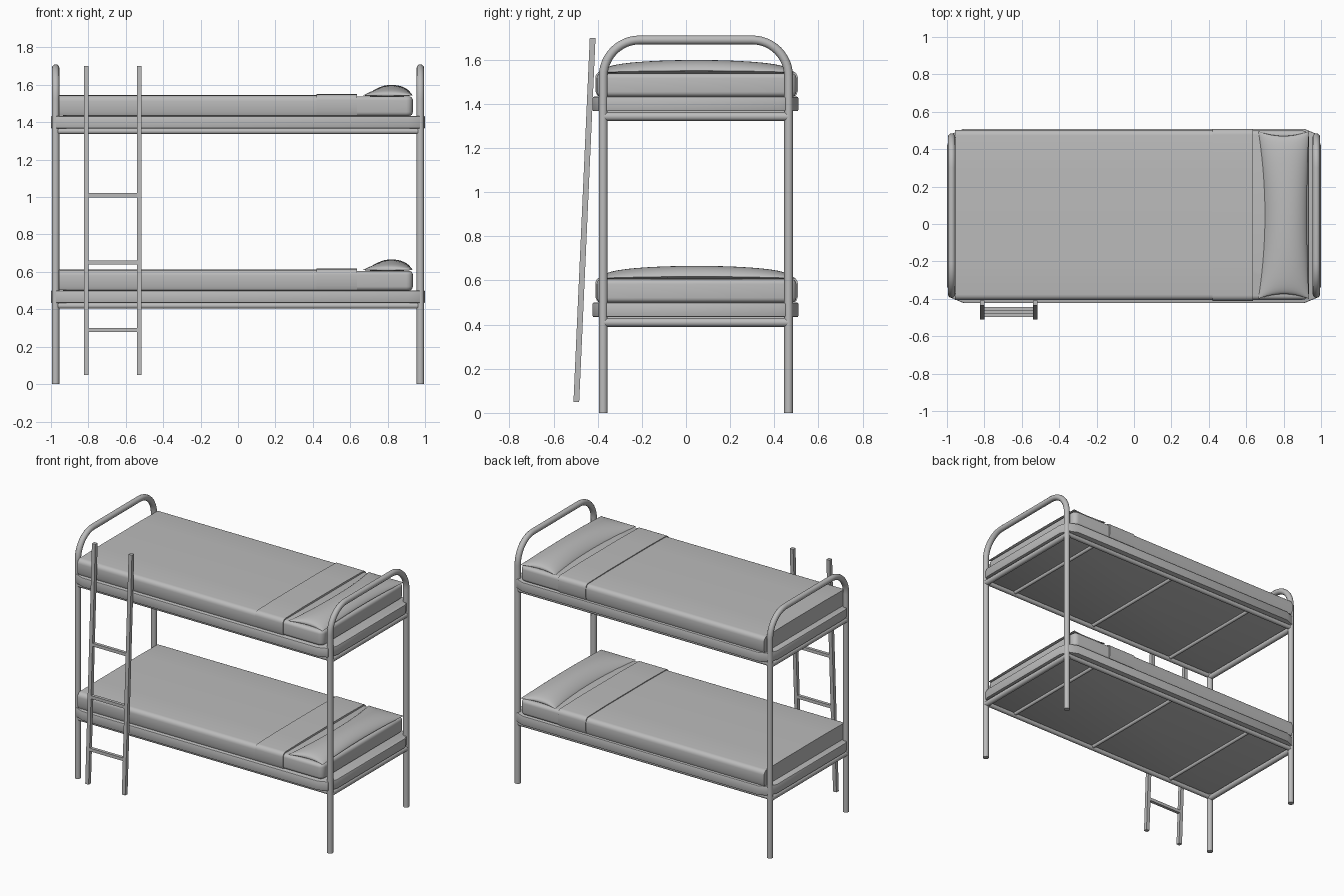
import bpy, bmesh, math
from mathutils import Vector

cube = bpy.data.objects.get("Cube")
if cube:
    bpy.data.objects.remove(cube, do_unlink=True)

grey = bpy.data.materials.new("plain grey")
grey.use_nodes = True
grey.diffuse_color = (0.5, 0.5, 0.5, 1)
grey.node_tree.nodes["Principled BSDF"].inputs["Base Color"].default_value = (0.5, 0.5, 0.5, 1)

FRONT, BACK, END = -0.375, 0.465, 0.975   # post positions
MID_Y = (FRONT + BACK) / 2
LEVELS = {"lower": 0.0, "upper": 0.933}


def finish(obj, angle=35):
    """Give the part its colour and smooth its shallow edges."""
    obj.data.materials.clear()
    obj.data.materials.append(grey)
    bpy.ops.object.select_all(action="DESELECT")
    obj.select_set(True)
    bpy.context.view_layer.objects.active = obj
    if angle:
        bpy.ops.object.shade_smooth_by_angle(angle=math.radians(angle))
    return obj


def mesh_object(name, bm, angle=35):
    bmesh.ops.recalc_face_normals(bm, faces=bm.faces)
    mesh = bpy.data.meshes.new(name)
    bm.to_mesh(mesh)
    bm.free()
    obj = bpy.data.objects.new(name, mesh)
    bpy.context.collection.objects.link(obj)
    return finish(obj, angle)


def tube(name, points, radius):
    """Round tube swept along a list of points."""
    curve = bpy.data.curves.new(name, "CURVE")
    curve.dimensions = "3D"
    curve.bevel_depth = radius
    curve.bevel_resolution = 4
    curve.use_fill_caps = True
    line = curve.splines.new("POLY")
    line.points.add(len(points) - 1)
    for p, co in zip(line.points, points):
        p.co = (*co, 1)
    obj = bpy.data.objects.new(name, curve)
    bpy.context.collection.objects.link(obj)
    bpy.ops.object.select_all(action="DESELECT")
    obj.select_set(True)
    bpy.context.view_layer.objects.active = obj
    bpy.ops.object.convert(target="MESH")
    return finish(bpy.context.object, 50)


def box(name, low, high, corner=0, corner_steps=1, edge=0, edge_steps=3):
    """Box between two corners, with shaped upright corners and softened rims."""
    low, high = Vector(low), Vector(high)
    bm = bmesh.new()
    bmesh.ops.create_cube(bm, size=1)
    for v in bm.verts:
        v.co = (low + high) / 2 + v.co * (high - low)
    if corner:
        upright = [e for e in bm.edges if abs(e.verts[0].co.z - e.verts[1].co.z) > 1e-4]
        bmesh.ops.bevel(bm, geom=upright, offset=corner, segments=corner_steps,
                        profile=0.5, affect="EDGES")
    if edge:
        rims = [e for e in bm.edges if abs(e.verts[0].co.z - e.verts[1].co.z) < 1e-4]
        bmesh.ops.bevel(bm, geom=rims, offset=edge, segments=edge_steps,
                        profile=0.5, affect="EDGES")
    return mesh_object(name, bm)


def cover(name, x0, x1, low_z, top_z, half_width, lift):
    """Cloth draped over the mattress: a rounded cross-section run along x."""
    r, outline = 0.03, [(-half_width + 0.008, low_z), (-half_width, low_z + 0.02)]
    for i in range(6):
        a = math.pi / 2 * i / 5
        outline.append((-half_width + r - r * math.cos(a), top_z - r + r * math.sin(a)))
    outline.append((-half_width / 2, top_z + lift))
    outline += [(-y, z) for y, z in reversed(outline)]
    bm = bmesh.new()
    rings = [[bm.verts.new((x, MID_Y + 0.003 + y, z)) for y, z in outline] for x in (x0, x1)]
    n = len(outline)
    for i in range(n):
        j = (i + 1) % n
        bm.faces.new((rings[0][i], rings[0][j], rings[1][j], rings[1][i]))
    for ring in rings:
        bm.faces.new(ring)
    return mesh_object(name, bm)


def pillow(name, z):
    """Plump pillow with pinched sides and drawn-out corners."""
    nu, nv = 20, 36
    bm = bmesh.new()
    for side in (1, -1):
        grid = []
        for i in range(nu + 1):
            u = -math.cos(math.pi * i / nu)
            row = []
            for j in range(nv + 1):
                v = -math.cos(math.pi * j / nv)
                puff = (1 - u * u) ** 0.75 * (1 - v * v) ** 0.35
                pinch_x = 0.035 * (1 - v * v) if u < 0 else 0.01 * (1 - v * v)
                x = 0.8 + u * (0.135 - pinch_x)
                y = MID_Y + 0.003 + v * (0.448 - 0.025 * (1 - u * u))
                high = 0.056 if side > 0 else -0.012
                row.append(bm.verts.new((x + 0.012 * puff, y, z + high * puff + 0.008 * (u > 0) * u * (1 - v * v))))
            grid.append(row)
        for i in range(nu):
            for j in range(nv):
                bm.faces.new((grid[i][j], grid[i + 1][j], grid[i + 1][j + 1], grid[i][j + 1]))
    bmesh.ops.remove_doubles(bm, verts=bm.verts, dist=1e-5)
    return mesh_object(name, bm, 60)


# Arched end frames, each one tube from foot to foot
BEND, TOP = 0.165, 1.69
for side, x in (("left", END), ("right", -END)):
    path = [(x, FRONT, 0)]
    for i in range(13):
        a = math.pi / 2 * i / 12
        path.append((x, FRONT + BEND * (1 - math.cos(a)), TOP - BEND * (1 - math.sin(a))))
    path += [(x, FRONT + BACK - y, z) for _, y, z in reversed(path)]
    tube(side + "_end_frame", path, 0.02)

# Two bunks
for level, dz in LEVELS.items():
    for side, y in (("front", FRONT), ("back", BACK)):
        tube(f"{level}_{side}_rail", [(-END, y, 0.419 + dz), (END, y, 0.419 + dz)], 0.016)
    for side, x in (("left", END), ("right", -END)):
        tube(f"{level}_{side}_end_bar", [(x, FRONT, 0.41 + dz), (x, BACK, 0.41 + dz)], 0.02)
    for i, x in enumerate((-0.62, 0.05, 0.73)):
        tube(f"{level}_cross_bar_{i + 1}", [(x, FRONT, 0.424 + dz), (x, BACK, 0.424 + dz)], 0.012)
    box(f"{level}_bed_base", (-1, -0.423, 0.434 + dz), (1, 0.509, 0.5 + dz), 0.09, 2, 0.006, 2)
    box(f"{level}_mattress", (-0.95, -0.405, 0.5 + dz), (0.935, 0.5, 0.606 + dz), 0.035, 4, 0.022, 4)
    cover(f"{level}_blanket", -0.956, 0.632, 0.502 + dz, 0.61 + dz, 0.455, 0.003)
    cover(f"{level}_blanket_fold", 0.42, 0.635, 0.506 + dz, 0.615 + dz, 0.459, 0.004)
    pillow(f"{level}_pillow", 0.61 + dz)

# Leaning ladder
FOOT, HEAD = Vector((0, -0.497, 0.05)), Vector((0, -0.423, 1.70))
for side, x in (("left", -0.528), ("right", -0.811)):
    rail = box(f"ladder_{side}_rail", (x - 0.013, -0.013, 0), (x + 0.013, 0.013, 1.65))
    for v in rail.data.vertices:
        v.co.y += FOOT.y + (HEAD.y - FOOT.y) * v.co.z / 1.65
        v.co.z += FOOT.z
for i, z in enumerate((0.29, 0.65, 1.01)):
    y = FOOT.y + (HEAD.y - FOOT.y) * (z - FOOT.z) / 1.65
    box(f"ladder_rung_{i + 1}", (-0.811, y - 0.011, z - 0.011), (-0.528, y + 0.011, z + 0.011))
